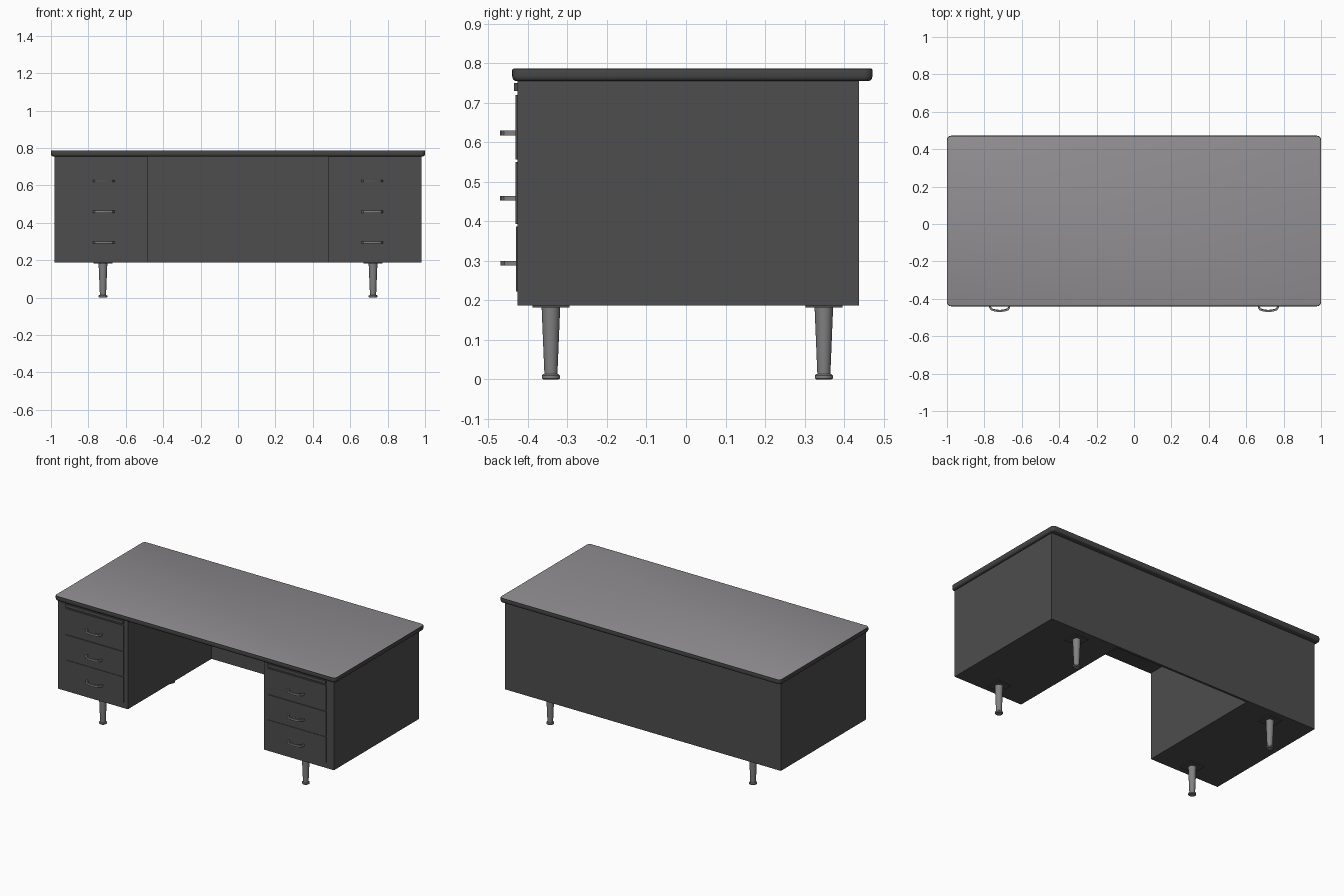
import bpy, bmesh, math

if "Cube" in bpy.data.objects:
    bpy.data.objects.remove(bpy.data.objects["Cube"])


def mat(name, rgb):
    m = bpy.data.materials.new(name)
    m.diffuse_color = (*rgb, 1)
    m.use_nodes = True
    m.node_tree.nodes["Principled BSDF"].inputs["Base Color"].default_value = m.diffuse_color
    return m


BODY = mat("charcoal paint", (0.075, 0.075, 0.075))
EDGE = mat("dark edge trim", (0.06, 0.06, 0.06))
TOP = mat("grey laminate", (0.28, 0.27, 0.285))
METAL = mat("brushed metal", (0.22, 0.22, 0.22))


def finish(name, bm, *mats, smooth=False):
    bmesh.ops.recalc_face_normals(bm, faces=bm.faces)
    me = bpy.data.meshes.new(name)
    bm.to_mesh(me)
    bm.free()
    ob = bpy.data.objects.new(name, me)
    bpy.context.collection.objects.link(ob)
    for m in mats:
        me.materials.append(m)
    if smooth:
        bpy.ops.object.select_all(action='DESELECT')
        ob.select_set(True)
        bpy.context.view_layer.objects.active = ob
        bpy.ops.object.shade_smooth_by_angle(angle=math.radians(35))
    return ob


def box_bm(x0, x1, y0, y1, z0, z1):
    bm = bmesh.new()
    bmesh.ops.create_cube(bm, size=1)
    for v in bm.verts:
        v.co = (x1 if v.co.x > 0 else x0, y1 if v.co.y > 0 else y0, z1 if v.co.z > 0 else z0)
    return bm


def prism_bm(pts, z0, z1):
    bm = bmesh.new()
    f = bm.faces.new([bm.verts.new((x, y, z0)) for x, y in pts])
    r = bmesh.ops.extrude_face_region(bm, geom=[f])
    for g in r["geom"]:
        if isinstance(g, bmesh.types.BMVert):
            g.co.z = z1
    return bm


def bevel(bm, test, width, segs):
    edges = [e for e in bm.edges if test(e)]
    bmesh.ops.bevel(bm, geom=edges, offset=width, segments=segs, profile=0.5, affect='EDGES')


# Carcass: two pedestals joined by a thin back panel, U-shaped in plan
front, back, inner, outer = -0.427, 0.438, 0.485, 0.982
plan = [(-outer, front), (-inner, front), (-inner, back - 0.015), (inner, back - 0.015),
        (inner, front), (outer, front), (outer, back), (-outer, back)]
finish("desk_body", prism_bm(plan, 0.187, 0.757), BODY)

# Desktop slab with rounded corners and a rolled lower edge
z0, z1 = 0.755, 0.787
bm = box_bm(-1, 1, -0.44, 0.472, z0, z1)
bevel(bm, lambda e: abs(e.verts[0].co.z - e.verts[1].co.z) > 0.01, 0.022, 5)
bevel(bm, lambda e: all(abs(v.co.z - z0) < 1e-5 for v in e.verts), 0.012, 3)
bevel(bm, lambda e: all(abs(v.co.z - z1) < 1e-5 for v in e.verts), 0.004, 2)
bm.normal_update()
for f in bm.faces:
    f.material_index = 1 if f.normal.z > 0.95 else 0
finish("desktop", bm, EDGE, TOP, smooth=True)

# Bow handle outline, right half
out_half = [(0.057, 0), (0.056, -0.018), (0.047, -0.031), (0.026, -0.038)]
in_half = [(0.049, 0), (0.047, -0.015), (0.039, -0.024), (0.021, -0.029)]
bow = (out_half + [(0, -0.041)] + [(-x, y) for x, y in reversed(out_half)]
       + [(-x, y) for x, y in in_half] + [(0, -0.031)] + list(reversed(in_half)))

# Drawers: bottom, top, protrusion, handle height
drawers = [(0.557, 0.72, 0.005, 0.624), (0.393, 0.551, 0.005, 0.459), (0.222, 0.387, 0.003, 0.294)]

# Leg profile: radius, height
leg = [(0, 0), (0.019, 0), (0.023, 0.003), (0.023, 0.01), (0.019, 0.0135), (0.0165, 0.0135),
       (0.0235, 0.183), (0, 0.183)]

for side, s in (("left", -1), ("right", 1)):
    xa, xb = sorted((s * 0.514, s * 0.928))
    # Pull-out writing board
    finish(f"{side}_writing_board", box_bm(xa, xb, front - 0.008, front + 0.01, 0.73, 0.75), BODY)
    for i, (a, b, d, hz) in enumerate(drawers, 1):
        bm = box_bm(xa, xb, front - d, front + 0.01, a, b)
        finish(f"{side}_drawer_{i}", bm, BODY)
        bm = prism_bm(bow, hz - 0.006, hz + 0.006)
        for v in bm.verts:
            v.co.x += s * 0.718
            v.co.y += front - d + 0.002
        finish(f"{side}_handle_{i}", bm, METAL, smooth=True)
    # Tapered legs with mounting plates
    for end, y in (("front", -0.342), ("back", 0.349)):
        x = s * 0.722
        finish(f"{side}_{end}_leg_plate",
               box_bm(x - 0.05, x + 0.05, y - 0.047, y + 0.047, 0.182, 0.188), BODY)
        bm = bmesh.new()
        vs = [bm.verts.new((x + r, y, z)) for r, z in leg]
        es = [bm.edges.new(p) for p in zip(vs, vs[1:])]
        bmesh.ops.spin(bm, geom=vs + es, cent=(x, y, 0), axis=(0, 0, 1),
                       angle=2 * math.pi, steps=24, use_merge=True)
        bmesh.ops.remove_doubles(bm, verts=bm.verts, dist=1e-5)
        finish(f"{side}_{end}_leg", bm, METAL, smooth=True)
